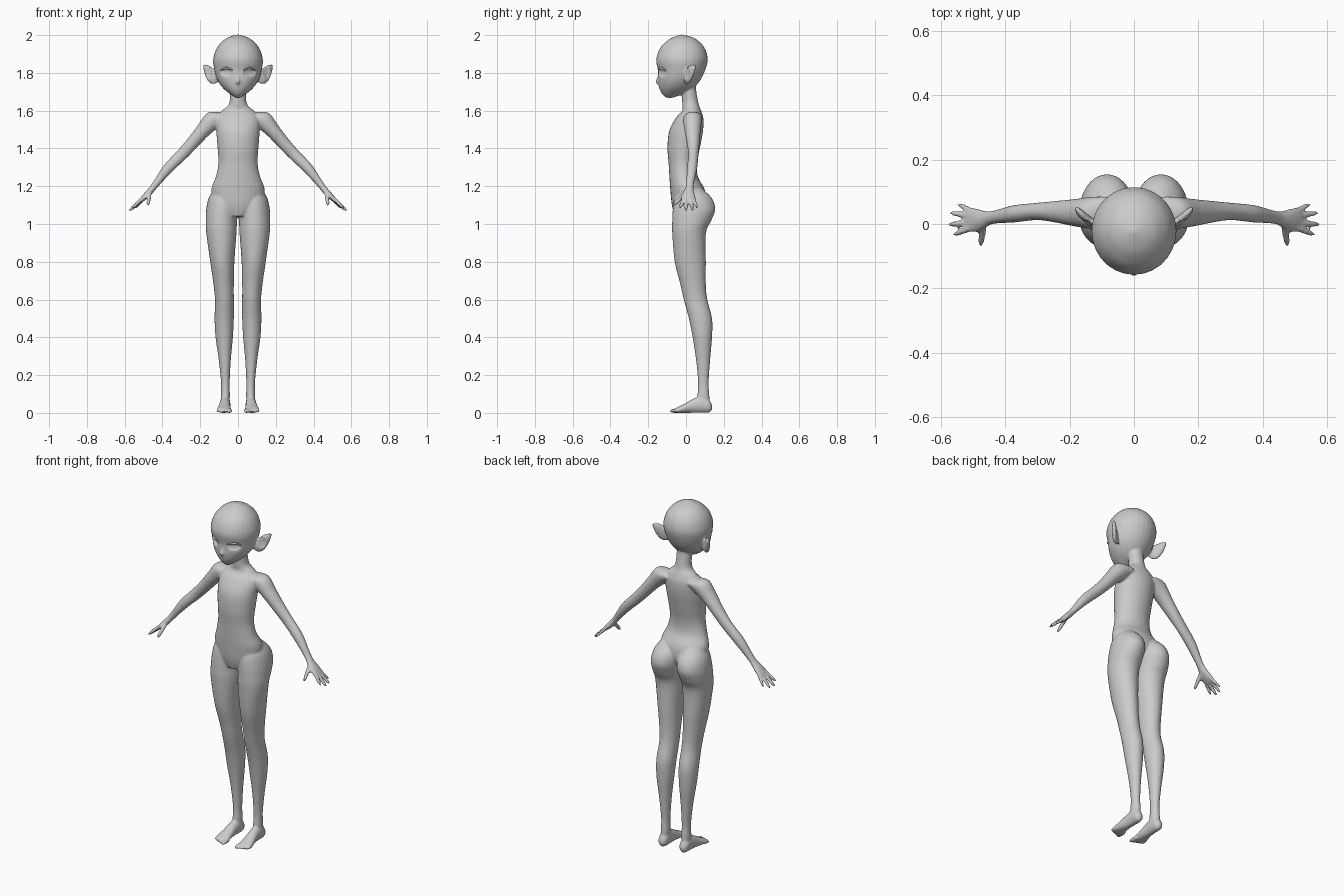
import bpy, bmesh, math
from mathutils import Vector

old = bpy.data.objects.get("Cube")
if old:
    bpy.data.objects.remove(old, do_unlink=True)

X, Y, Z = Vector((1, 0, 0)), Vector((0, 1, 0)), Vector((0, 0, 1))
body = bmesh.new()


def material(name, colour):
    m = bpy.data.materials.new(name)
    m.use_nodes = True
    m.diffuse_color = colour
    m.node_tree.nodes["Principled BSDF"].inputs["Base Color"].default_value = colour
    return m


def smooth_path(rows, steps=4):
    """Catmull-Rom interpolation of (x, y, z, radius_u, radius_v) rows."""
    p = [Vector(r) for r in rows]
    p = [p[0]] + p + [p[-1]]
    out = []
    for a, b, c, d in zip(p, p[1:], p[2:], p[3:]):
        for i in range(steps):
            t = i / steps
            out.append(b + (c - a) * (t / 2) + (a * 2 - b * 5 + c * 4 - d) * (t * t / 2)
                       + (b * 3 - a - c * 3 + d) * (t ** 3 / 2))
    return out + [p[-1]]


def loft(bm, rows, u=X, v=Y, side=1, n=28):
    """Closed tube of elliptical rings, optionally mirrored to the other side."""
    rings = []
    for r in smooth_path(rows):
        c = Vector(r[:3])
        ring = []
        for i in range(n):
            a = math.tau * i / n
            q = c + u * (max(r[3], .002) * math.cos(a)) + v * (max(r[4], .002) * math.sin(a))
            ring.append(bm.verts.new((q.x * side, q.y, q.z)))
        rings.append(ring)
    faces = [bm.faces.new(rings[0]), bm.faces.new(rings[-1])]
    for a, b in zip(rings, rings[1:]):
        for i in range(n):
            j = (i + 1) % n
            faces.append(bm.faces.new((a[i], a[j], b[j], b[i])))
    bmesh.ops.recalc_face_normals(bm, faces=faces)


def upright(rows, x=0):
    """Rows of (z, front, back, half_width) become loft rows."""
    return [(x, (f + b) / 2, z, w, (b - f) / 2) for z, f, b, w in rows]


def finish(name, bm, mat):
    me = bpy.data.meshes.new(name)
    bm.to_mesh(me)
    bm.free()
    me.materials.append(mat)
    ob = bpy.data.objects.new(name, me)
    bpy.context.collection.objects.link(ob)
    bpy.ops.object.select_all(action='DESELECT')
    ob.select_set(True)
    bpy.context.view_layer.objects.active = ob
    return ob


# Torso with neck
loft(body, upright([
    (1.04, -.06, .04, .05), (1.1, -.075, .1, .125), (1.18, -.083, .1, .142),
    (1.25, -.088, .063, .118), (1.32, -.092, .058, .104), (1.4, -.098, .073, .108),
    (1.49, -.09, .09, .115), (1.56, -.055, .092, .115), (1.6, -.02, .08, .085),
    (1.635, -.02, .067, .048), (1.7, -.022, .055, .042), (1.76, -.02, .05, .04)]))

# Head: cranium tapering to the chin
loft(body, upright([
    (1.668, -.105, -.07, .012), (1.69, -.128, -.01, .045), (1.72, -.142, .04, .08),
    (1.76, -.148, .075, .108), (1.81, -.148, .1, .124), (1.87, -.158, .115, .132),
    (1.93, -.138, .1, .113), (1.97, -.1, .065, .08), (1.99, -.065, .03, .047),
    (2.002, -.03, -.015, .01)]))
# Nose
loft(body, upright([(1.735, -.142, -.12, .008), (1.75, -.163, -.12, .011),
                    (1.775, -.153, -.12, .008), (1.8, -.147, -.12, .004)]))

for s in (1, -1):
    # Leg, following the hip, knee and calf
    loft(body, [(x, (f + b) / 2, z, w, (b - f) / 2) for x, z, f, b, w in (
        (.075, 1.2, -.03, .07, .04), (.079, 1.14, -.06, .135, .075),
        (.084, 1.08, -.07, .155, .084), (.088, 1.02, -.073, .135, .083),
        (.088, .95, -.073, .105, .08), (.083, .8, -.06, .105, .064),
        (.076, .68, -.03, .105, .054), (.072, .6, -.012, .113, .05),
        (.073, .5, .015, .138, .051), (.073, .4, .035, .138, .046),
        (.07, .28, .053, .128, .032), (.067, .16, .064, .12, .023),
        (.067, .09, .06, .124, .024), (.068, .04, .06, .125, .022))], side=s)
    # Foot and toes
    loft(body, [(.068, .138, .03, .01, .012), (.068, .122, .036, .025, .034),
                (.068, .085, .045, .028, .045), (.07, .04, .038, .029, .038),
                (.073, -.005, .025, .035, .025), (.075, -.045, .015, .039, .015),
                (.075, -.06, .012, .034, .01)], u=X, v=Z, side=s)
    for i in range(5):
        r = .011 - .0012 * i
        x, tip = .043 + .0165 * i, -.086 + .007 * i
        loft(body, [(x, -.03, .011, r, r), (x, tip + .015, .011, r, r),
                    (x, tip, .009, .004, .004)], u=X, v=Z, side=s, n=12)
    # Arm from the shoulder to the wrist
    across = Vector((.72, 0, .69))
    loft(body, [(.07, .04, 1.57, .03, .045), (.125, .035, 1.555, .05, .05),
                (.18, .035, 1.5, .04, .043), (.24, .038, 1.43, .034, .034),
                (.3, .039, 1.365, .031, .027), (.37, .032, 1.295, .028, .027),
                (.43, .022, 1.218, .019, .021), (.465, .015, 1.172, .016, .022)],
         u=across, v=Y, side=s)
    # Palm
    loft(body, [(.44, .02, 1.203, .015, .018), (.468, .014, 1.17, .017, .028),
                (.495, .012, 1.142, .015, .038), (.518, .014, 1.12, .01, .036)],
         u=across, v=Y, side=s)
    # Fingers and thumb
    for base, tip, r in (((.51, -.014, 1.132), (.562, -.034, 1.082), .0095),
                         ((.512, .004, 1.128), (.578, -.002, 1.068), .0098),
                         ((.51, .024, 1.128), (.572, .035, 1.07), .0093),
                         ((.502, .04, 1.13), (.548, .062, 1.082), .0085),
                         ((.468, -.005, 1.16), (.477, -.068, 1.098), .011)):
        a, b = Vector(base), Vector(tip)
        u = (b - a).normalized().cross(Y).normalized()
        v = (b - a).normalized().cross(u)
        loft(body, [(*a.lerp(b, t), r * k, r * k) for t, k in
                    ((-.1, 1), (.4, 1), (.8, .85), (1, .35))], u=u, v=v, side=s, n=12)
    # Pointed ear
    loft(body, [(.11, -.005, 1.772, .012, .025), (.135, .006, 1.782, .015, .042),
                (.155, .022, 1.797, .014, .044), (.17, .038, 1.815, .011, .03),
                (.182, .052, 1.838, .006, .008)],
         u=Vector((.8, -.6, 0)), v=Z, side=s, n=20)

skin = material("plain grey", (.6, .6, .6, 1))
figure = finish("figure_body", body, skin)

# Fuse the parts into one smooth skin
for kind, settings in (('REMESH', dict(mode='VOXEL', voxel_size=.0055)),
                       ('SMOOTH', dict(factor=.5, iterations=5))):
    mod = figure.modifiers.new(kind.title(), kind)
    for key, value in settings.items():
        setattr(mod, key, value)
    bpy.ops.object.modifier_apply(modifier=mod.name)

# Soft hollows: eye sockets and ear cups
hollows = [((.062, -.125, 1.805), (.036, .05, .026), (-.004, .02, 0)),
           ((.155, .0, 1.8), (.022, .028, .034), (-.007, .01, 0))]
for vert in figure.data.vertices:
    side = 1 if vert.co.x > 0 else -1
    for centre, size, push in hollows:
        d = Vector([(vert.co[i] * (side if i == 0 else 1) - centre[i]) / size[i]
                    for i in range(3)]).length
        front = vert.normal.dot(Vector((side * .5, -.8, 0)))
        if d < 1 and front > 0:
            k = (1 - d * d) * front
            vert.co += Vector((push[0] * side, push[1], push[2])) * k
bpy.ops.object.shade_smooth()

# Eyelids and brows as slim curved bars across the face
for label, s in (("left", 1), ("right", -1)):
    for part, z, lift, r in (("upper_eyelid", 1.815, .012, .0045), ("brow", 1.845, .008, .003)):
        bm = bmesh.new()
        rows = []
        for i in range(7):
            t = i / 6
            x = .03 + .066 * t
            y = -.022 - .129 * math.sqrt(1 - (x / .128) ** 2)
            w = r * (.3 + math.sin(math.pi * t))
            rows.append((x, y, z + lift * math.sin(math.pi * t) - .004 * t, w, w))
        loft(bm, rows, u=Y, v=Z, side=s, n=10)
        finish(label + "_" + part, bm, skin)
        bpy.ops.object.shade_smooth()
